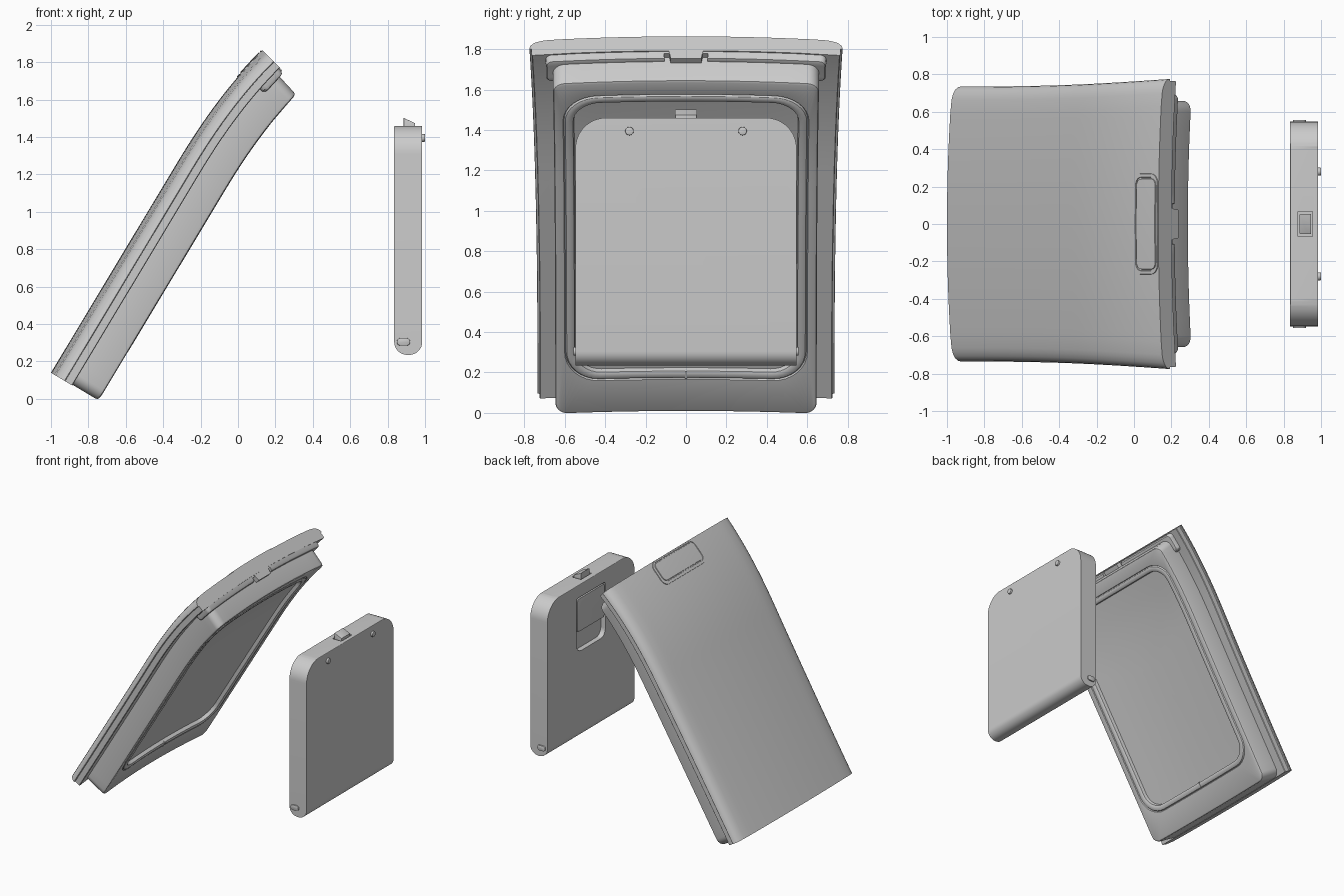
import bpy, bmesh, math
from mathutils import Vector

if "Cube" in bpy.data.objects:
    bpy.data.objects.remove(bpy.data.objects["Cube"])

L = 2.066  # length of the lid along its bent spine

# ---- spine of the lid: straight, then bending forward near the top
def heading(s):
    return math.radians(59 - 14 * (max(0, s - 1.3) / 0.766) ** 1.3)

STEP = 0.002
SPINE = [(-1.0, 0.14)]
for i in range(1060):
    a = heading((i + 0.5) * STEP)
    x, z = SPINE[-1]
    SPINE.append((x + STEP * math.cos(a), z + STEP * math.sin(a)))

def warp(s, y, n, flare=0.0):
    """Flat lid space (along, across, depth) to world space."""
    f = s / STEP
    i = max(0, min(int(f), len(SPINE) - 2))
    t = f - i
    (x0, z0), (x1, z1) = SPINE[i], SPINE[i + 1]
    a = heading(s)
    n += 0.06 * y * y
    y *= 1 + flare * (max(0, s) / L) ** 2.5
    return Vector((x0 + (x1 - x0) * t + n * math.sin(a), y,
                   z0 + (z1 - z0) * t - n * math.cos(a)))

# ---- helpers
def finish(name, bm, smooth=True):
    bmesh.ops.recalc_face_normals(bm, faces=bm.faces)
    me = bpy.data.meshes.new(name)
    bm.to_mesh(me)
    bm.free()
    ob = bpy.data.objects.new(name, me)
    bpy.context.collection.objects.link(ob)
    if smooth:
        shade(ob)
    return ob

def activate(ob):
    bpy.ops.object.select_all(action='DESELECT')
    ob.select_set(True)
    bpy.context.view_layer.objects.active = ob

def shade(ob):
    activate(ob)
    bpy.ops.object.shade_smooth_by_angle(angle=math.radians(32))

def skin(name, loops):
    """Bridge closed loops of equal length and cap both ends."""
    bm = bmesh.new()
    rings = [[bm.verts.new(p) for p in lp] for lp in loops]
    for a, b in zip(rings, rings[1:]):
        for i in range(len(a)):
            j = (i + 1) % len(a)
            bm.faces.new((a[i], a[j], b[j], b[i]))
    bm.faces.new(rings[0])
    bm.faces.new(rings[-1])
    return finish(name, bm)

def round_rect(s0, s1, hw, r, long_n=36, short_n=14):
    pts = []
    corners = [(s1 - r, hw - r), (s0 + r, hw - r), (s0 + r, r - hw), (s1 - r, r - hw)]
    for k, (cs, cy) in enumerate(corners):
        arc = [math.radians(90 * k + 90 * i / 8) for i in range(9)]
        pts += [(cs + r * math.cos(a), cy + r * math.sin(a)) for a in arc]
        a = arc[-1]
        nx = corners[(k + 1) % 4]
        end = (nx[0] + r * math.cos(a), nx[1] + r * math.sin(a))
        cnt = long_n if k % 2 == 0 else short_n
        p = pts[-1]
        pts += [(p[0] + (end[0] - p[0]) * i / cnt, p[1] + (end[1] - p[1]) * i / cnt)
                for i in range(1, cnt)]
    return pts

def nested(name, specs, flare):
    """Stack of rounded rectangles (s0, s1, half width, radius, depth), floor filled inward."""
    loops = [[(s, y, sp[4]) for s, y in round_rect(*sp[:4])] for sp in specs]
    mid = (specs[-1][0] + specs[-1][1]) / 2
    for k in (0.8, 0.6, 0.4, 0.2, 0.03):
        loops.append([(mid + (s - mid) * k, y * k, n) for s, y, n in loops[len(specs) - 1]])
    return skin(name, [[warp(s, y, n, flare) for s, y, n in lp] for lp in loops])

def round_poly(corners):
    """Polygon from right-angle corners (a, b, radius)."""
    out = []
    for i, (a, b, r) in enumerate(corners):
        p = Vector((a, b))
        u = (Vector(corners[i - 1][:2]) - p).normalized()
        v = (Vector(corners[(i + 1) % len(corners)][:2]) - p).normalized()
        if r == 0:
            out.append(p)
            continue
        c = p + (u + v) * r
        out += [c - v * r * math.cos(t) - u * r * math.sin(t)
                for t in [math.pi / 2 * k / 8 for k in range(9)]]
    return out

def prism(name, pts, axis, lo, hi, bevel=0.0, smooth=True):
    """Extrude a 2D outline: axis 'x' uses (y, z), axis 'y' uses (x, z)."""
    bm = bmesh.new()
    put = (lambda p, d: (d, p[0], p[1])) if axis == 'x' else (lambda p, d: (p[0], d, p[1]))
    a = [bm.verts.new(put(p, lo)) for p in pts]
    b = [bm.verts.new(put(p, hi)) for p in pts]
    caps = [bm.faces.new(a), bm.faces.new(b)]
    for i in range(len(a)):
        j = (i + 1) % len(a)
        bm.faces.new((a[i], a[j], b[j], b[i]))
    if bevel:
        edges = list({e for f in caps for e in f.edges})
        bmesh.ops.bevel(bm, geom=edges, offset=bevel, segments=2, profile=0.5, affect='EDGES')
    return finish(name, bm, smooth)

def rect(a0, a1, b0, b1, r=0.0):
    return round_poly([(a0, b0, r), (a1, b0, r), (a1, b1, r), (a0, b1, r)])

def cut(ob, cutter):
    m = ob.modifiers.new("cut", 'BOOLEAN')
    m.operation, m.solver, m.object = 'DIFFERENCE', 'EXACT', cutter
    activate(ob)
    bpy.ops.object.modifier_apply(modifier=m.name)
    bpy.data.objects.remove(cutter)

def warped_box(name, s0, s1, hw, n0, n1, taper=1.0):
    return skin(name, [[warp(s, y * k, n) for s, y in
                        ((s0, -hw), (s1, -hw), (s1, hw), (s0, hw))]
                       for n, k in ((n0, 1), (n1, taper))])

# ---- outer shell: crowned section swept along the spine
W = 0.735
half = [(y / 16, 0.0) for y in range(0, 14)] + [
    (0.90, 0.002), (0.93, 0.006), (0.96, 0.013), (0.98, 0.023), (0.994, 0.036), (1, 0.052),
    (0.998, 0.055), (0.985, 0.057), (0.985, 0.098), (0.98, 0.102), (0.91, 0.102),
    (0.7, 0.1), (0.45, 0.1), (0.2, 0.1)]
section = half + [(-y, n) for y, n in reversed(half[1:])]
skin("lid_shell", [[warp(L * i / 48, y * W, n, 0.055) for y, n in section] for i in range(49)])

# ---- inner body with bead-shaped gasket and shallow recess
nested("lid_inner_body", [
    (0.004, 2.032, 0.647, 0.06, 0.09),
    (0.004, 2.022, 0.647, 0.06, 0.254),
    (0.008, 2.017, 0.643, 0.056, 0.266),
    (0.018, 2.006, 0.633, 0.047, 0.271),
    (0.192, 1.918, 0.601, 0.172, 0.27),
    (0.197, 1.913, 0.596, 0.168, 0.262),
    (0.203, 1.906, 0.590, 0.163, 0.272),
    (0.213, 1.896, 0.580, 0.155, 0.276),
    (0.232, 1.877, 0.561, 0.140, 0.276),
    (0.241, 1.867, 0.552, 0.132, 0.271),
    (0.245, 1.862, 0.547, 0.128, 0.245)], 0.02)
warped_box("gasket_seam", 0.200, 0.243, 0.004, 0.26, 0.278)

# ---- front lip closing the top end, notched for the latch tab
lip = nested("top_lip", [
    (1.90, 2.062, 0.675, 0.03, 0.08),
    (1.90, 2.058, 0.675, 0.03, 0.125),
    (1.91, 2.050, 0.668, 0.025, 0.138),
    (1.92, 2.040, 0.660, 0.02, 0.141)], 0.03)
cut(lip, warped_box("notch_cutter", 2.0, 2.12, 0.11, 0.112, 0.2, 0.9))
shade(lip)
warped_box("latch_tab", 2.01, 2.064, 0.084, 0.1, 0.152, 0.9)

# ---- thumb pad on the back
nested("thumb_pad", [
    (1.868, 2.062, 0.270, 0.055, 0.004),
    (1.870, 2.060, 0.268, 0.053, -0.005),
    (1.890, 2.052, 0.250, 0.040, -0.005),
    (1.892, 2.050, 0.248, 0.038, 0.003),
    (1.897, 2.046, 0.243, 0.036, 0.003),
    (1.899, 2.044, 0.241, 0.034, -0.006)], 0.0)

# ---- separate door panel: rounded upper corners, rounded foot
profile = round_poly([(0.835, 0.235, 0.070), (0.985, 0.235, 0.070),
                      (0.985, 1.46, 0.006), (0.835, 1.46, 0.006)])
door = prism("door_panel", profile, 'y', -0.547, 0.547, smooth=False)
for side in (-1, 1):  # trim the two upper corners to a radius
    r, cy, cz = 0.15, 0.397, 1.31
    arc = [(side * (cy + r * math.sin(t)), cz + r * math.cos(t))
           for t in [math.pi / 2 * k / 12 for k in range(13)]]
    arc += [(side * 0.6, cz), (side * 0.6, 1.5), (side * cy, 1.5)]
    cut(door, prism("corner_cutter", arc, 'x', 0.8, 1.02, smooth=False))

# thumb recess on the back and latch pocket on top
cut(door, prism("recess_cutter", round_poly([(-0.18, 0.93, 0.06), (0.18, 0.93, 0.06),
    (0.18, 1.36, 0.02), (-0.18, 1.36, 0.02)]), 'x', 0.80, 0.875, smooth=False))
cut(door, prism("pocket_cutter", rect(0.877, 0.955, 1.42, 1.5), 'y', -0.066, 0.066, smooth=False))
shade(door)

# sliding catch
prism("slider_plate", rect(-0.17, 0.17, 1.09, 1.35, 0.015), 'x', 0.834, 0.88, 0.005)
prism("slider_latch", [(0.886, 1.41), (0.947, 1.41), (0.947, 1.474), (0.93, 1.482), (0.886, 1.502)],
      'y', -0.054, 0.054, 0.003)

# round bumpers on the face and pivot nubs at the foot
for side, word in ((-1, "left"), (1, "right")):
    disc = [(side * 0.28 + 0.021 * math.cos(k * math.pi / 12), 1.395 + 0.021 * math.sin(k * math.pi / 12))
            for k in range(24)]
    prism("bumper_" + word, disc, 'x', 0.97, 1.0, 0.004)
    lo, hi = sorted((side * 0.53, side * 0.557))
    prism("pivot_nub_" + word, rect(0.85, 0.92, 0.285, 0.325, 0.018), 'y', lo, hi, 0.003)
